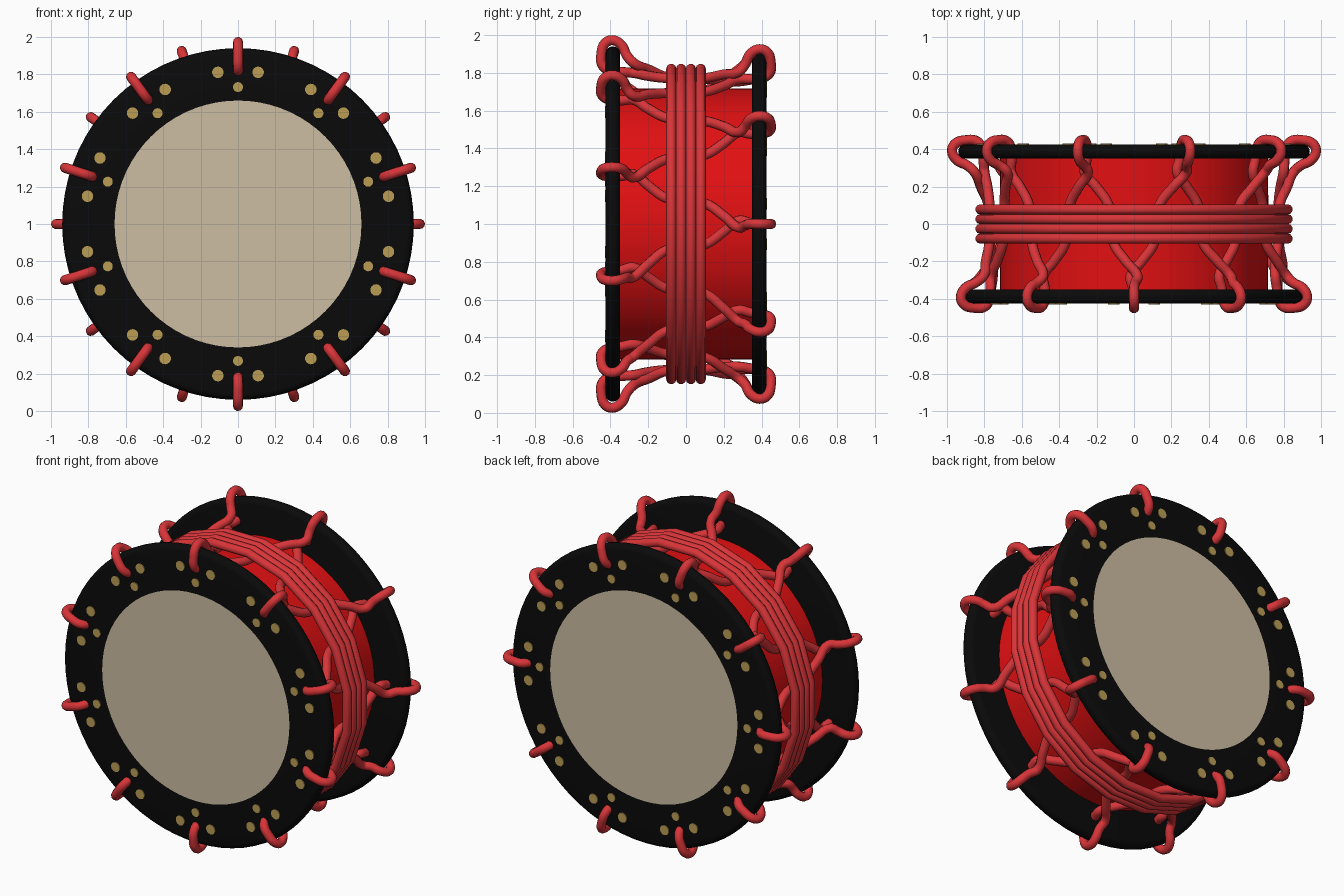
import bpy, bmesh, math
from mathutils import Matrix, Vector

if "Cube" in bpy.data.objects:
    bpy.data.objects.remove(bpy.data.objects["Cube"])


def material(name, rgb):
    m = bpy.data.materials.new(name)
    m.diffuse_color = (*rgb, 1)
    m.use_nodes = True
    m.node_tree.nodes["Principled BSDF"].inputs["Base Color"].default_value = m.diffuse_color
    return m


ROPE = material("rope red", (0.69, 0.035, 0.04))
SHELL = material("shell red", (0.76, 0.005, 0.006))
BLACK = material("black leather", (0.003, 0.003, 0.003))
CREAM = material("cream skin", (0.61, 0.51, 0.36))
GOLD = material("brass", (0.50, 0.34, 0.09))


def polar(deg, r, y):
    a = math.radians(deg)
    return Vector((r * math.cos(a), y, 1 + r * math.sin(a)))


def finish(name, bm, mats):
    bmesh.ops.remove_doubles(bm, verts=bm.verts, dist=1e-5)
    bmesh.ops.recalc_face_normals(bm, faces=bm.faces)
    me = bpy.data.meshes.new(name)
    bm.to_mesh(me)
    bm.free()
    for m in mats:
        me.materials.append(m)
    ob = bpy.data.objects.new(name, me)
    bpy.context.collection.objects.link(ob)
    bpy.context.view_layer.objects.active = ob
    ob.select_set(True)
    bpy.ops.object.shade_smooth_by_angle(angle=math.radians(35))
    ob.select_set(False)
    return ob


def lathe(name, profile, mats, rule=None, n=72):
    """Spin (radius, y) points around the drum axis."""
    bm = bmesh.new()
    vs = [bm.verts.new(polar(0, r, y)) for r, y in profile]
    es = [bm.edges.new(p) for p in zip(vs, vs[1:])]
    bmesh.ops.spin(bm, geom=vs + es, cent=(0, 0, 1), axis=(0, 1, 0),
                   angle=2 * math.pi, steps=n, use_merge=True)
    if rule:
        for f in bm.faces:
            f.material_index = rule(f.calc_center_median())
    return finish(name, bm, mats)


def rope(name, paths, kind):
    """Round rope along closed paths."""
    cu = bpy.data.curves.new(name, 'CURVE')
    cu.dimensions = '3D'
    cu.bevel_depth = 0.027
    cu.bevel_resolution = 3
    cu.resolution_u = 5
    for pts in paths:
        sp = cu.splines.new(kind)
        target = sp.bezier_points if kind == 'BEZIER' else sp.points
        target.add(len(pts) - 1)
        for p, co in zip(target, pts):
            if kind == 'BEZIER':
                p.co = co
                p.handle_left_type = p.handle_right_type = 'AUTO'
            else:
                p.co = (*co, 1)
        sp.use_cyclic_u = True
        sp.use_smooth = True
    cu.materials.append(ROPE)
    ob = bpy.data.objects.new(name, cu)
    bpy.context.collection.objects.link(ob)
    bpy.context.view_layer.objects.active = ob
    ob.select_set(True)
    bpy.ops.object.convert(target='MESH')
    ob.select_set(False)


# Drum shell
lathe("shell", [(0.717, -0.36), (0.717, 0.36)], [SHELL])

# Heads: black rim with rounded edge, cream centre
for label, s in (("front", -1), ("back", 1)):
    edge = [(0.905 + 0.035 * math.cos(t), s * (0.387 + 0.038 * math.sin(t)))
            for t in [math.pi / 2 - math.pi * i / 8 for i in range(9)]]
    prof = [(0, s * 0.425), (0.66, s * 0.425)] + edge + [(0, s * 0.349)]
    lathe(label + "_head", prof, [BLACK, CREAM],
          lambda c, s=s: int(math.hypot(c.x, c.z - 1) < 0.655 and s * c.y > 0.40))

    # Brass studs: three around each rope hole
    bm = bmesh.new()
    for k in range(10):
        base = 36 * k + (18 if s < 0 else 0)
        for da, r, size in ((-7.55, 0.818, 0.031), (7.55, 0.818, 0.031), (0, 0.732, 0.027)):
            mat = Matrix.Translation(polar(base + da, r, s * 0.426)) @ Matrix.Rotation(math.pi / 2, 4, 'X')
            bmesh.ops.create_cone(bm, cap_ends=True, segments=14, radius1=size,
                                  radius2=size, depth=0.008, matrix=mat)
    finish(label + "_studs", bm, [GOLD])

# Lacing: one rope zigzagging between heads, (angle, radius, |y|) per hook
HOOK = [(-9, 0.78, 0), (-8, 0.78, 0.1), (-3, 0.785, 0.2), (1.3, 0.80, 0.28),
        (0.4, 0.805, 0.34), (0, 0.812, 0.40), (0, 0.84, 0.442), (0, 0.90, 0.448),
        (0, 0.955, 0.43), (0, 0.973, 0.39), (0, 0.945, 0.34), (-0.4, 0.895, 0.315),
        (-1.3, 0.855, 0.28), (3, 0.82, 0.2), (8, 0.785, 0.1)]
path = []
for k in range(20):
    s = 1 if k % 2 == 0 else -1
    path += [polar(18 * k + a, r, s * y) for a, r, y in HOOK]
rope("lacing_rope", [path], 'BEZIER')

# Waist binding: four turns of rope bent over the lacing
rope("waist_binding", [[polar(9 + 18 * k, 0.832, y) for k in range(20)]
                       for y in (-0.078, -0.026, 0.026, 0.078)], 'POLY')
